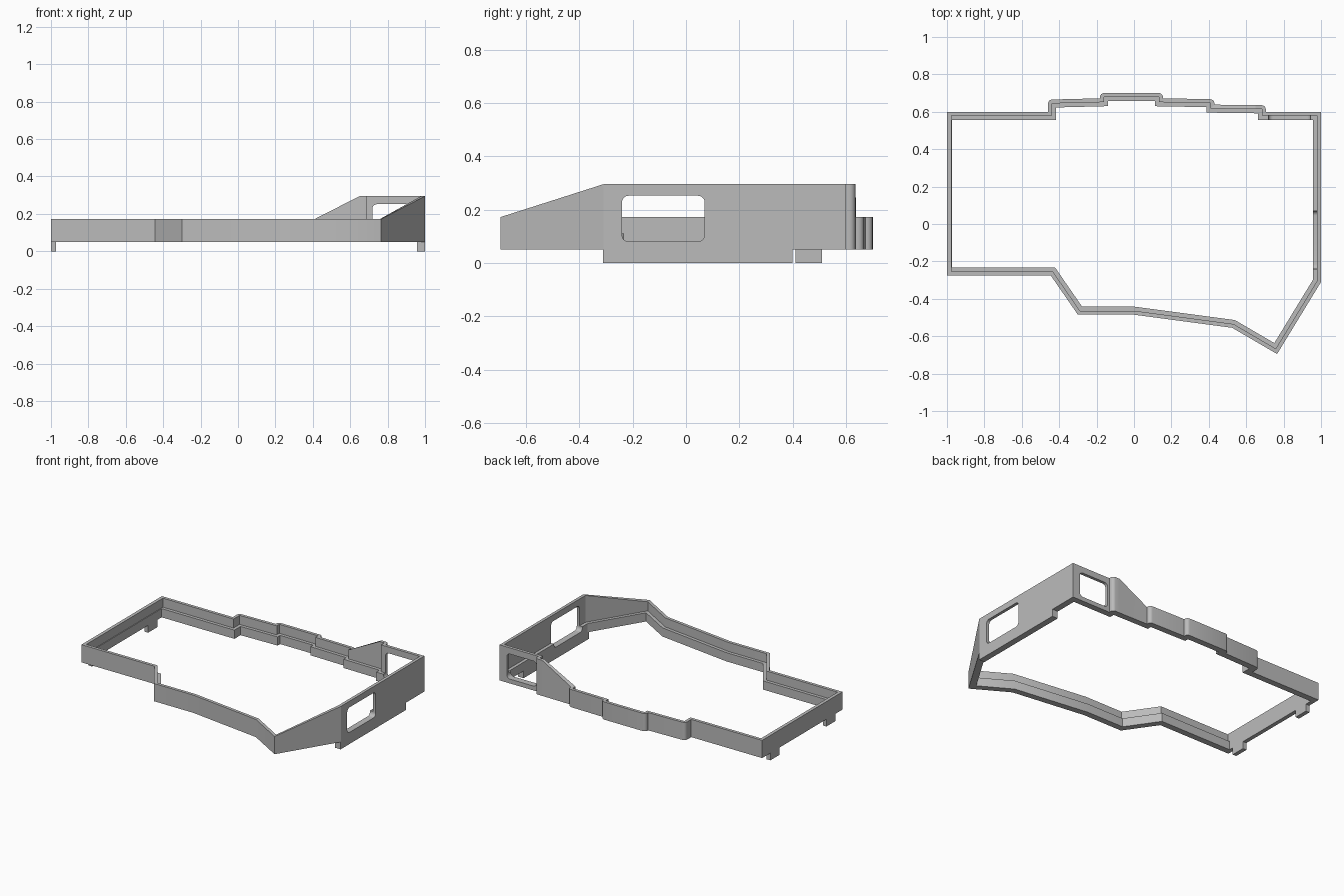
import bpy, bmesh
from mathutils import Vector

cube = bpy.data.objects.get("Cube")
if cube:
    bpy.data.objects.remove(cube)

BASE, LEDGE, LOW, HIGH = 0.05, 0.11, 0.172, 0.295
THIN, THICK = 0.021, 0.043

grey = bpy.data.materials.new("light_grey")
grey.use_nodes = True
grey.diffuse_color = (0.5, 0.5, 0.5, 1)
grey.node_tree.nodes["Principled BSDF"].inputs["Base Color"].default_value = (0.5, 0.5, 0.5, 1)

# Outer outline, counter-clockwise from the front right corner: x, y, top height
OUTLINE = [
    (-1, -0.275, LOW), (-0.445, -0.275, LOW), (-0.3, -0.485, LOW), (0, -0.485, LOW),
    (0.525, -0.555, LOW), (0.765, -0.695, LOW), (1, -0.31, HIGH), (1, 0.6, HIGH),
    (0.705, 0.6, HIGH), (0.705, 0.635, HIGH), (0.65, 0.635, HIGH), (0.43, 0.638, LOW),
    (0.43, 0.667, LOW), (0.155, 0.672, LOW), (0.155, 0.7, LOW), (-0.182, 0.7, LOW),
    (-0.182, 0.672, LOW), (-0.46, 0.665, LOW), (-0.46, 0.6, LOW), (-1, 0.6, LOW),
]


def inset(points, widths):
    """Offset each edge inward by its own width and mitre the corners."""
    result = []
    for i, p in enumerate(points):
        a = (p - points[i - 1]).normalized()
        b = (points[(i + 1) % len(points)] - p).normalized()
        na, nb = Vector((-a.y, a.x)), Vector((-b.y, b.x))
        wa, wb = widths[i - 1], widths[i]
        cross = a.x * b.y - a.y * b.x
        if abs(cross) < 0.1:
            m = na + nb
            result.append(p + m * ((wa + wb) / m.length_squared))
        else:
            shift = nb * wb - na * wa
            s = (shift.x * b.y - shift.y * b.x) / cross
            result.append(p + na * wa + a * s)
    return result


def mesh_object(name, bm):
    bmesh.ops.recalc_face_normals(bm, faces=bm.faces)
    mesh = bpy.data.meshes.new(name)
    bm.to_mesh(mesh)
    bm.free()
    mesh.materials.append(grey)
    obj = bpy.data.objects.new(name, mesh)
    bpy.context.collection.objects.link(obj)
    return obj


def box(name, low, high, round_axis=None, radius=0.025):
    bm = bmesh.new()
    bmesh.ops.create_cube(bm, size=1)
    low, high = Vector(low), Vector(high)
    for v in bm.verts:
        v.co = (low + high) / 2 + v.co * (high - low)
    if round_axis is not None:
        edges = [e for e in bm.edges
                 if abs((e.verts[0].co - e.verts[1].co)[round_axis]) > 1e-4]
        bmesh.ops.bevel(bm, geom=edges, offset=radius, segments=5,
                        profile=0.5, affect='EDGES')
    return mesh_object(name, bm)


# Frame wall: an L-shaped section swept around the outline
outer = [Vector((x, y)) for x, y, z in OUTLINE]
tops = [z for x, y, z in OUTLINE]
count = len(outer)
thin = [THIN] * (count - 1) + [0.023]
thick = [THICK] * (count - 1) + [0.028]
middle, inner = inset(outer, thin), inset(outer, thick)

bm = bmesh.new()
sections = []
for o, m, n, top in zip(outer, middle, inner, tops):
    section = [(o, BASE), (o, top), (m, top), (m, LEDGE), (n, LEDGE), (n, BASE)]
    sections.append([bm.verts.new((p.x, p.y, z)) for p, z in section])
for i in range(count):
    s, t = sections[i], sections[(i + 1) % count]
    for j in range(6):
        k = (j + 1) % 6
        bm.faces.new((s[j], t[j], t[k], s[k]))

# Round the outward corners of the stepped back
corners = []
for i, p in enumerate(outer):
    a, b = p - outer[i - 1], outer[(i + 1) % count] - p
    if p.y > 0.62 and a.normalized().cross(b.normalized()) > 0.5:
        corners.append(bm.edges.get(sections[i][:2]))
bmesh.ops.bevel(bm, geom=corners, offset=0.022, segments=4, profile=0.5, affect='EDGES')
frame = mesh_object("frame_wall", bm)

# Rounded windows in the raised side and back
cutters = [
    box("side_window_cutter", (0.9, -0.24, 0.08), (1.1, 0.07, 0.252), 0),
    box("back_window_cutter", (0.718, 0.5, 0.08), (0.945, 0.7, 0.252), 1),
]
bpy.context.view_layer.objects.active = frame
for cutter in cutters:
    cutter.hide_render = True
    mod = frame.modifiers.new("window", 'BOOLEAN')
    mod.operation = 'DIFFERENCE'
    mod.solver = 'EXACT'
    mod.object = cutter
    bpy.ops.object.modifier_apply(modifier=mod.name)
    bpy.data.objects.remove(cutter)

# Feet under the side walls
box("left_long_foot", (1 - THICK, -0.312, 0), (1, 0.4, BASE))
box("right_back_foot", (-1, 0.41, 0), (-0.972, 0.51, BASE))
box("right_front_foot", (-1, -0.2, 0), (-0.972, -0.1, BASE))

for obj in bpy.context.selected_objects:
    obj.select_set(False)
frame.select_set(True)
bpy.ops.object.shade_smooth_by_angle(angle=0.5)
